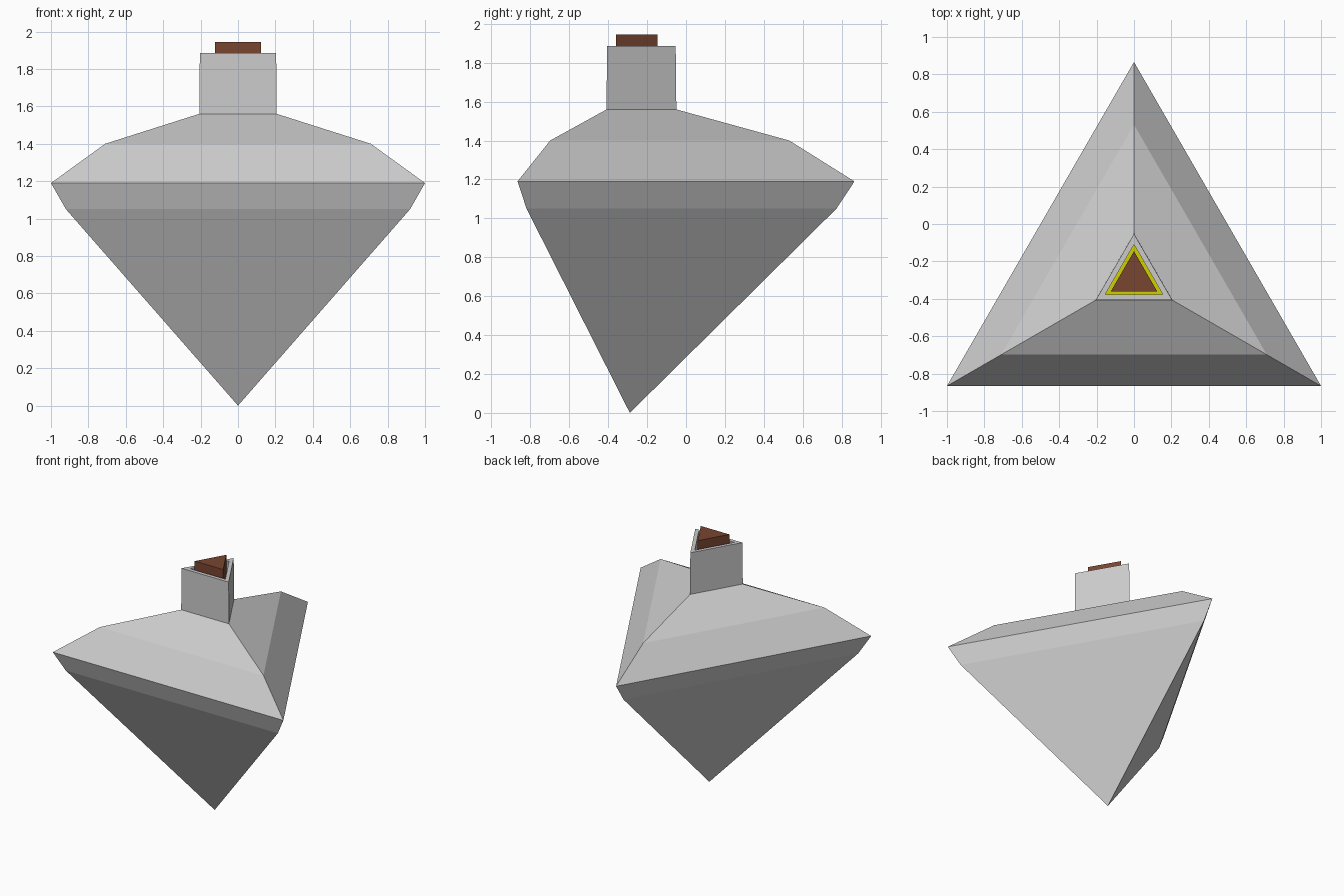
import bpy
import bmesh
from math import sqrt

cube = bpy.data.objects.get("Cube")
if cube:
    bpy.data.objects.remove(cube, do_unlink=True)

CENTRE_Y = -1 / (2 * sqrt(3))


def material(name, rgb):
    mat = bpy.data.materials.new(name)
    mat.use_nodes = True
    colour = (*rgb, 1)
    mat.diffuse_color = colour
    mat.node_tree.nodes["Principled BSDF"].inputs["Base Color"].default_value = colour
    return mat


def triangular_lathe(name, profile, mat):
    """Stack triangular rings given as (half side, height); zero half side is a point."""
    bm = bmesh.new()
    rings = []
    for half, z in profile:
        inner = half / sqrt(3)
        if half == 0:
            corners = [(0, CENTRE_Y)]
        else:
            corners = [(-half, CENTRE_Y - inner), (half, CENTRE_Y - inner),
                       (0, CENTRE_Y + 2 * inner)]
        rings.append([bm.verts.new((x, y, z)) for x, y in corners])
    for low, high in zip(rings, rings[1:]):
        for i in range(3):
            j = (i + 1) % 3
            corners = [low[i % len(low)], low[j % len(low)],
                       high[j % len(high)], high[i % len(high)]]
            bm.faces.new(list(dict.fromkeys(corners)))
    # Close flat ends
    for ring in (rings[0], rings[-1]):
        if len(ring) == 3:
            bm.faces.new(ring)
    bmesh.ops.recalc_face_normals(bm, faces=bm.faces)
    mesh = bpy.data.meshes.new(name)
    bm.to_mesh(mesh)
    bm.free()
    mesh.materials.append(mat)
    obj = bpy.data.objects.new(name, mesh)
    bpy.context.collection.objects.link(obj)
    return obj


glass = material("pale grey glass", (0.6, 0.6, 0.6))
yellow = material("yellow liquid", (0.62, 0.64, 0.0))
brown = material("brown cork", (0.19, 0.06, 0.03))

# Hollow flask: outer wall up, over the neck lip, then down the inner wall
triangular_lathe("flask", [
    (0, 0), (0.92, 1.05), (1.0, 1.19), (0.71, 1.40), (0.207, 1.56),
    (0.204, 1.885), (0.155, 1.885), (0.155, 1.53), (0.66, 1.37),
    (0.93, 1.18), (0.86, 1.06), (0, 0.07)], glass)

# Liquid filling the lower body
triangular_lathe("liquid", [(0, 0.09), (0.85, 1.06), (0.92, 1.18)], yellow)

# Stopper in the neck
triangular_lathe("cork", [(0.124, 1.70), (0.124, 1.945)], brown)
